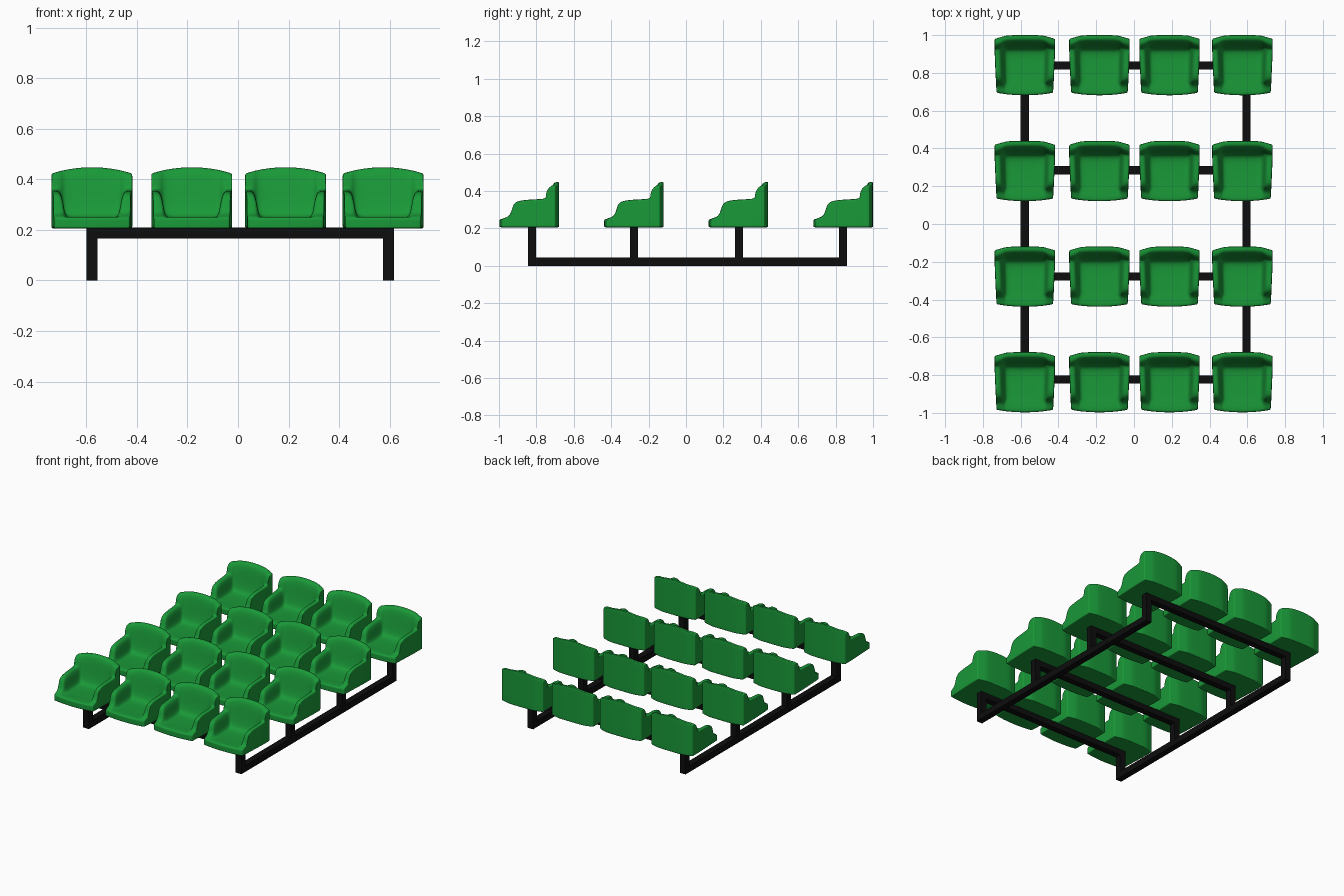
import bpy, bmesh

if "Cube" in bpy.data.objects:
    bpy.data.objects.remove(bpy.data.objects["Cube"])


def material(name, rgb):
    m = bpy.data.materials.new(name)
    m.diffuse_color = (*rgb, 1)
    m.use_nodes = True
    m.node_tree.nodes["Principled BSDF"].inputs["Base Color"].default_value = m.diffuse_color
    return m


GREEN = material("green_plastic", (0.01, 0.32, 0.04))
BLACK = material("black_steel", (0.004, 0.004, 0.004))

SEAT_X = (-0.578, -0.183, 0.188, 0.574)
ROW_Y = (-0.8375, -0.2785, 0.2805, 0.841)     # seat centres
BEAM_Y = (-0.823, -0.278, 0.284, 0.8395)      # support centres
LEG_X = (-0.578, 0.596)
T = 0.044                                     # steel tube size


# Seat shell cage: x stations across, y stations front to back
half = (0.05, 0.095, 0.113, 0.122, 0.148, 0.160)
XS = [-x for x in reversed(half)] + [0.0] + list(half)
YS = (-0.160, -0.150, -0.105, -0.092, -0.080, 0.0, 0.070, 0.090, 0.106, 0.122, 0.150, 0.159)
FLOOR = (0.246, 0.252, 0.250, 0.249, 0.248, 0.246, 0.248, 0.268, 0.340, 0.446, 0.449, 0.449)
ARM = (0.246, 0.255, 0.264, 0.305, 0.347, 0.354, 0.357, 0.362, 0.385, 0.448, 0.449, 0.449)
BOTTOM = 0.206


def height(i, j):
    x = abs(XS[i])
    arm = 0.0 if x < 0.1 else 0.12 if x < 0.12 else 1.0
    z = FLOOR[j] + (ARM[j] - FLOOR[j]) * arm
    if j >= 9:                                # crowned top of the backrest
        z -= 0.026 * (x / 0.16) ** 2
    return z


def plan(i, j):
    x, y = XS[i], YS[j]
    x *= 0.935 + 0.065 * min(1, (y + 0.16) / 0.22)   # narrower at the front
    if y > 0.1:                                      # backrest bows at its ends
        y -= 0.020 * max(0, (abs(x) - 0.09) / 0.07)
    if y < -0.14:                                    # rounded front edge
        y += 0.014 * (abs(x) / 0.15) ** 2
    return x, y


def seat_mesh():
    bm = bmesh.new()
    nx, ny = len(XS), len(YS)
    top, bot = {}, {}
    for i in range(nx):
        for j in range(ny):
            x, y = plan(i, j)
            top[i, j] = bm.verts.new((x, y, height(i, j)))
            bot[i, j] = bm.verts.new((x, y, BOTTOM))
    for i in range(nx - 1):
        for j in range(ny - 1):
            q = [(i, j), (i + 1, j), (i + 1, j + 1), (i, j + 1)]
            bm.faces.new([top[k] for k in q])
            bm.faces.new([bot[k] for k in reversed(q)])
    # outer wall with holding loops near both rims
    rim = ([(i, 0) for i in range(nx)] + [(nx - 1, j) for j in range(1, ny)]
           + [(i, ny - 1) for i in range(nx - 2, -1, -1)] + [(0, j) for j in range(ny - 2, 0, -1)])
    loops = [[bot[k] for k in rim]]
    for f in (0, 1):
        ring = []
        for k in rim:
            x, y, z = top[k].co
            ring.append(bm.verts.new((x, y, z - 0.012 if f else BOTTOM + 0.012)))
        loops.append(ring)
    loops.append([top[k] for k in rim])
    n = len(rim)
    for a, b in zip(loops, loops[1:]):
        for k in range(n):
            m = (k + 1) % n
            bm.faces.new((a[k], a[m], b[m], b[k]))
    bmesh.ops.recalc_face_normals(bm, faces=bm.faces)
    for f in bm.faces:
        f.smooth = True
    me = bpy.data.meshes.new("seat")
    bm.to_mesh(me)
    bm.free()
    me.materials.append(GREEN)
    return me


# Seats: four rows of four sharing one mesh
shell = seat_mesh()
for r, y in enumerate(ROW_Y):
    for c, x in enumerate(SEAT_X):
        ob = bpy.data.objects.new(f"seat_{r + 1}_{c + 1}", shell)
        ob.location = (x, y, 0)
        bpy.context.collection.objects.link(ob)
        s = ob.modifiers.new("smooth", 'SUBSURF')
        s.levels = s.render_levels = 2


def box(name, lo, hi):
    bpy.ops.mesh.primitive_cube_add(size=1, location=[(a + b) / 2 for a, b in zip(lo, hi)])
    ob = bpy.context.object
    ob.name = name
    ob.scale = [b - a for a, b in zip(lo, hi)]
    ob.data.materials.append(BLACK)


# Steel frame: a cross beam and two legs per row, two floor rails
h = T / 2
for r, y in enumerate(BEAM_Y):
    box(f"cross_beam_{r + 1}", (LEG_X[0] - h, y - h, 0.166), (LEG_X[1] + h, y + h, 0.209))
    for side, x in zip(("left", "right"), LEG_X):
        box(f"{side}_leg_{r + 1}", (x - h, y - h, T), (x + h, y + h, 0.166))
for side, x in zip(("left", "right"), LEG_X):
    box(f"{side}_floor_rail", (x - h, BEAM_Y[0] - h, 0), (x + h, BEAM_Y[-1] + h, T))
